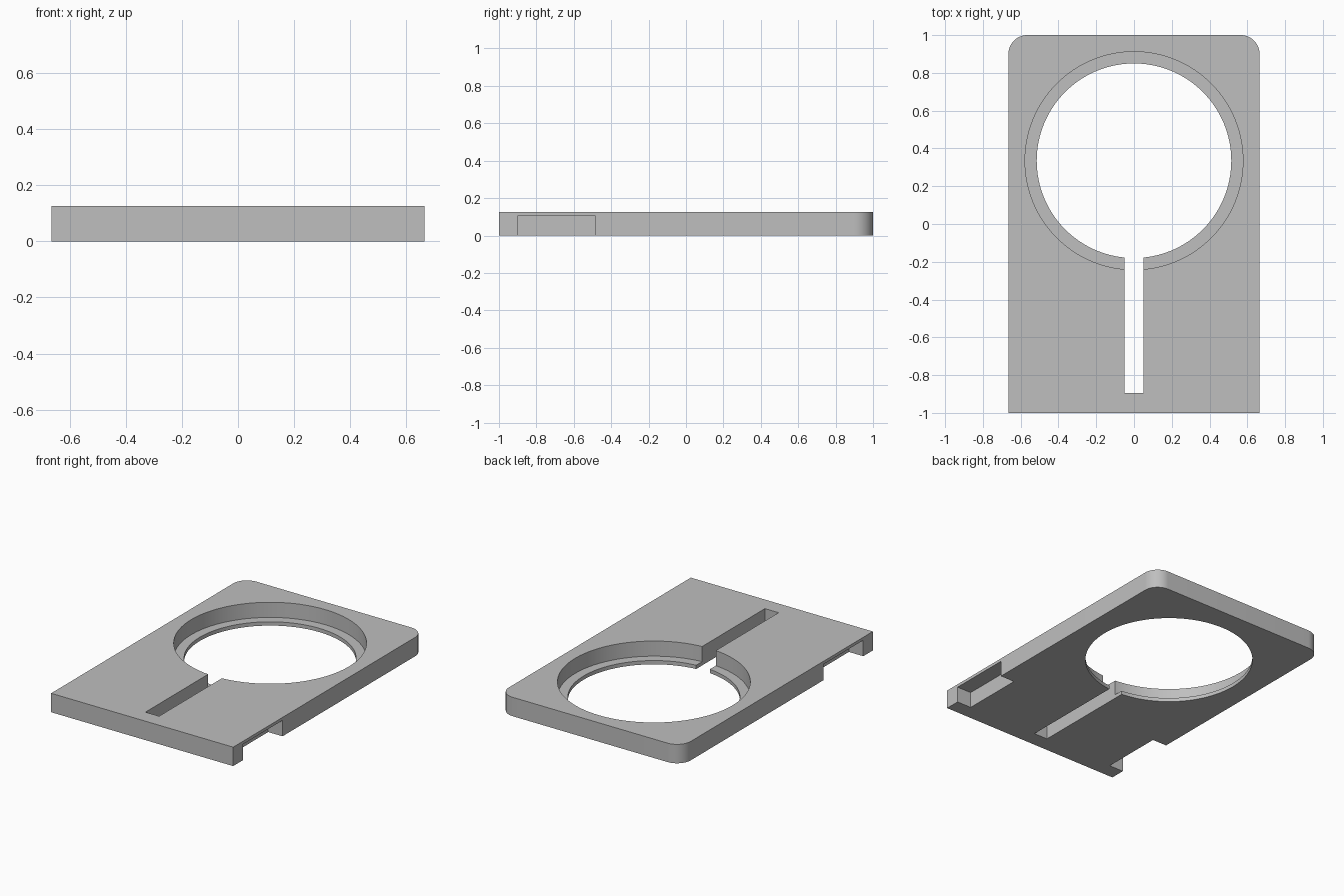
import bpy
import bmesh
from math import cos, sin, pi

cube = bpy.data.objects.get("Cube")
if cube:
    bpy.data.objects.remove(cube, do_unlink=True)

HALF_W, HALF_L, THICK = 0.665, 1.0, 0.125
CORNER = 0.1
HOLE_Y, HOLE_R, SEAT_R, LEDGE = 0.335, 0.515, 0.577, 0.025
SLOT_HALF, SLOT_END = 0.05, -0.895
NOTCH_FRONT, NOTCH_BACK, NOTCH_TOP, NOTCH_DEPTH = -0.9, -0.485, 0.105, 0.105

grey = bpy.data.materials.new("plain grey")
grey.use_nodes = True
colour = (0.52, 0.52, 0.52, 1)
grey.diffuse_color = colour
grey.node_tree.nodes["Principled BSDF"].inputs["Base Color"].default_value = colour


def prism(name, outline, z0, z1):
    """Extrude a counter-clockwise outline from z0 to z1."""
    bm = bmesh.new()
    face = bm.faces.new([bm.verts.new((x, y, z0)) for x, y in outline])
    top = bmesh.ops.extrude_face_region(bm, geom=[face])["geom"]
    for v in top:
        if isinstance(v, bmesh.types.BMVert):
            v.co.z = z1
    bmesh.ops.recalc_face_normals(bm, faces=bm.faces)
    mesh = bpy.data.meshes.new(name)
    bm.to_mesh(mesh)
    bm.free()
    mesh.materials.append(grey)
    obj = bpy.data.objects.new(name, mesh)
    bpy.context.collection.objects.link(obj)
    return obj


def arc(x, y, r, start, end, steps):
    angles = [start + (end - start) * i / steps for i in range(steps + 1)]
    return [(x + r * cos(a), y + r * sin(a)) for a in angles]


def circle(r):
    return arc(0, HOLE_Y, r, 0, 2 * pi, 128)[:-1]


def box(x0, x1, y0, y1):
    return [(x0, y0), (x1, y0), (x1, y1), (x0, y1)]


# Plate with rounded back corners
cx, cy = HALF_W - CORNER, HALF_L - CORNER
outline = [(-HALF_W, -HALF_L), (HALF_W, -HALF_L)]
outline += arc(cx, cy, CORNER, 0, pi / 2, 16)
outline += arc(-cx, cy, CORNER, pi / 2, pi, 16)
plate = prism("holder_plate", outline, 0, THICK)

# Round hole, stepped seat, cable slot and the two side notches
cutters = [
    prism("seat_cutter", circle(SEAT_R), LEDGE, 0.3),
    prism("hole_cutter", circle(HOLE_R), -0.2, 0.2),
    prism("slot_cutter", box(-SLOT_HALF, SLOT_HALF, SLOT_END, HOLE_Y), -0.3, 0.4),
]
for side in (-1, 1):
    xs = sorted((side * (HALF_W - NOTCH_DEPTH), side * (HALF_W + 0.1)))
    cutters.append(prism("notch_cutter", box(*xs, NOTCH_FRONT, NOTCH_BACK), -0.1, NOTCH_TOP))

bpy.ops.object.select_all(action="DESELECT")
bpy.context.view_layer.objects.active = plate
plate.select_set(True)
for cutter in cutters:
    cutter.hide_render = True
    mod = plate.modifiers.new("cut", "BOOLEAN")
    mod.operation = "DIFFERENCE"
    mod.solver = "EXACT"
    mod.object = cutter
    bpy.ops.object.modifier_apply(modifier=mod.name)
    bpy.data.objects.remove(cutter, do_unlink=True)

bpy.ops.object.shade_smooth_by_angle(angle=pi / 6)
